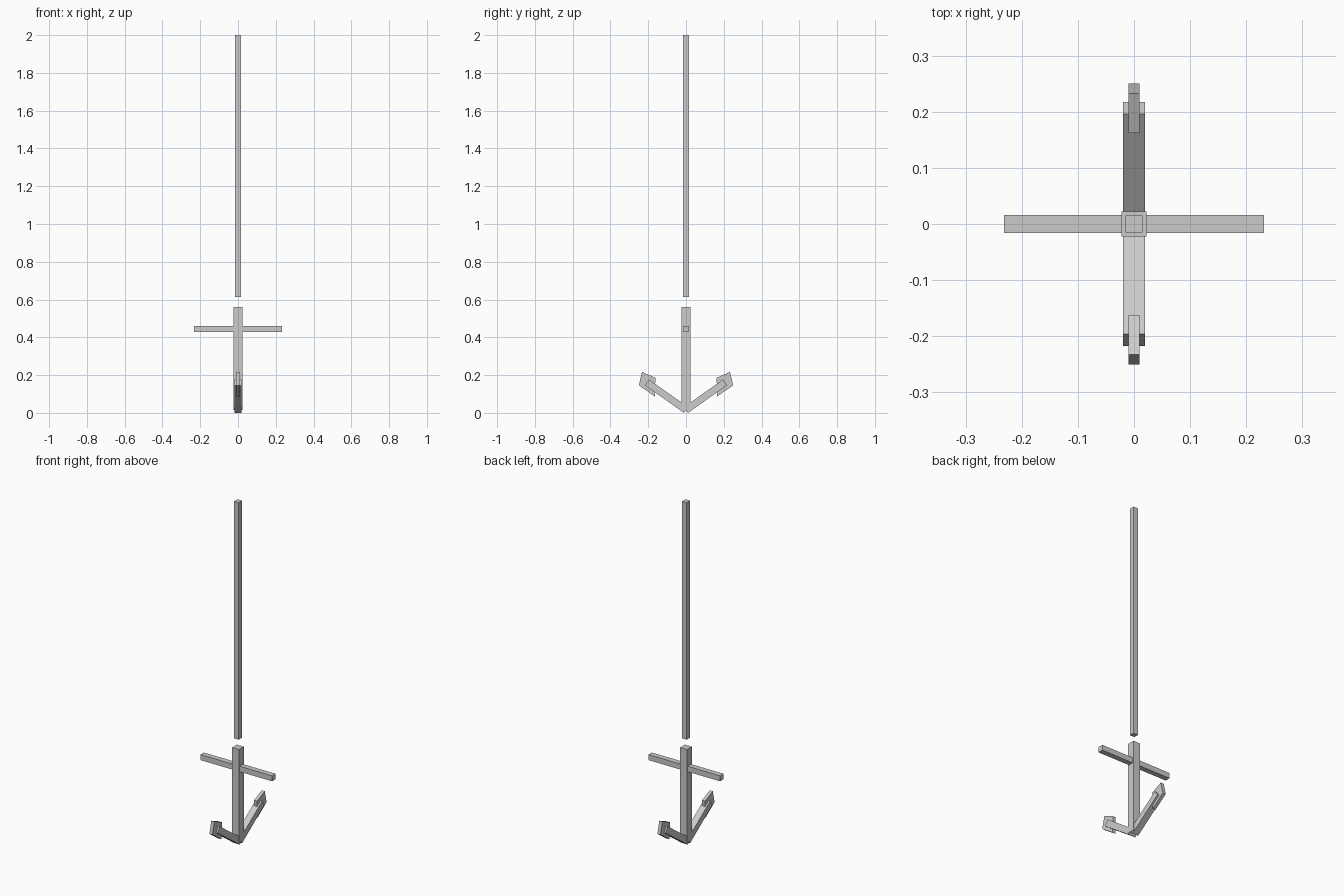
import bpy, bmesh
from math import cos, sin, radians

if "Cube" in bpy.data.objects:
    bpy.data.objects.remove(bpy.data.objects["Cube"])


def prism(name, pts, half):
    """Extrude a (y, z) outline to x = -half .. +half."""
    bm = bmesh.new()
    a = [bm.verts.new((-half, y, z)) for y, z in pts]
    b = [bm.verts.new((half, y, z)) for y, z in pts]
    n = len(pts)
    bm.faces.new(a)
    bm.faces.new(b[::-1])
    for i in range(n):
        j = (i + 1) % n
        bm.faces.new((a[i], b[i], b[j], a[j]))
    bmesh.ops.recalc_face_normals(bm, faces=bm.faces[:])
    me = bpy.data.meshes.new(name)
    bm.to_mesh(me)
    bm.free()
    ob = bpy.data.objects.new(name, me)
    bpy.context.collection.objects.link(ob)
    return ob


def bar(name, hx, hy, z0, z1):
    return prism(name, [(-hy, z0), (hy, z0), (hy, z1), (-hy, z1)], hx)


# Upright parts and cross bar
bar("rope", 0.015, 0.015, 0.614, 2.0)
bar("shank", 0.0225, 0.0225, 0.015, 0.561)
bar("stock", 0.232, 0.016, 0.429, 0.461)

# Slanted arm outline, starting at the crown
t, w, length = radians(35.3), 0.0375, 0.253
dy, dz = cos(t), sin(t)
p0 = (w / 2 * dz, 0.0)
p1 = (p0[0] + length * dy, length * dz)
arm = [p0, p1, (p1[0] - w * dz, p1[1] + w * dy), (p0[0] - w * dz, w * dy)]

# Pointed fluke outline at the arm tip
fluke = [(0.165, 0.087), (0.250, 0.146), (0.233, 0.217), (0.162, 0.186)]

for side, s in (("right", 1), ("left", -1)):
    prism("arm_" + side, [(s * y, z) for y, z in arm], 0.0193)
    prism("fluke_" + side, [(s * y, z) for y, z in fluke], 0.0098)
